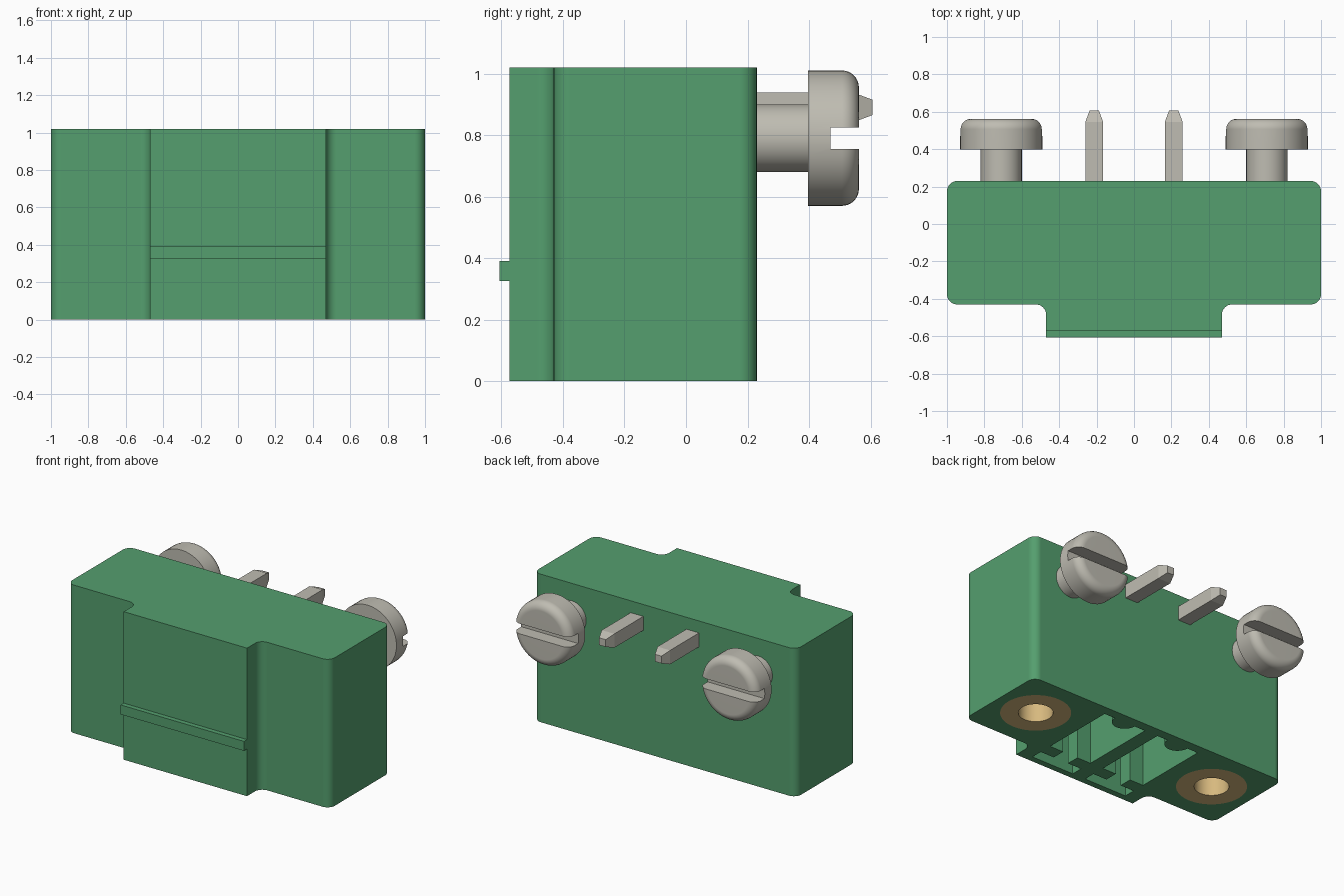
import bpy, bmesh, math
from mathutils import Matrix, Vector

cube = bpy.data.objects.get("Cube")
if cube:
    bpy.data.objects.remove(cube, do_unlink=True)


def material(name, rgb):
    m = bpy.data.materials.new(name)
    m.use_nodes = True
    col = (*rgb, 1.0)
    m.diffuse_color = col
    m.node_tree.nodes["Principled BSDF"].inputs["Base Color"].default_value = col
    return m


GREEN = material("green plastic", (0.089, 0.345, 0.156))
STEEL = material("grey metal", (0.52, 0.505, 0.445))
BRASS = material("brass", (0.68, 0.485, 0.21))


def finish(name, bm, mat):
    bmesh.ops.recalc_face_normals(bm, faces=bm.faces)
    me = bpy.data.meshes.new(name)
    bm.to_mesh(me)
    bm.free()
    me.materials.append(mat)
    ob = bpy.data.objects.new(name, me)
    bpy.context.collection.objects.link(ob)
    return ob


def activate(ob):
    bpy.ops.object.select_all(action='DESELECT')
    ob.select_set(True)
    bpy.context.view_layer.objects.active = ob


def smooth(ob):
    activate(ob)
    bpy.ops.object.shade_smooth_by_angle(angle=math.radians(30))
    wn = ob.modifiers.new("weighted normals", 'WEIGHTED_NORMAL')
    wn.keep_sharp = True


def prism(name, pts, z0, z1, mat):
    """Extrude an xy outline from z0 to z1."""
    bm = bmesh.new()
    face = bm.faces.new([bm.verts.new((x, y, z0)) for x, y in pts])
    ext = bmesh.ops.extrude_face_region(bm, geom=[face])
    verts = [g for g in ext["geom"] if isinstance(g, bmesh.types.BMVert)]
    bmesh.ops.translate(bm, verts=verts, vec=(0, 0, z1 - z0))
    return finish(name, bm, mat)


def box(name, lo, hi, mat):
    return prism(name, [(lo[0], lo[1]), (hi[0], lo[1]), (hi[0], hi[1]), (lo[0], hi[1])],
                 lo[2], hi[2], mat)


def lathe(name, profile, mat, matrix, steps=48):
    """Revolve (radius, height) points around z, then place with a matrix."""
    bm = bmesh.new()
    vs = [bm.verts.new((r, 0, h)) for r, h in profile]
    es = [bm.edges.new(p) for p in zip(vs, vs[1:])]
    bmesh.ops.spin(bm, geom=vs + es, cent=(0, 0, 0), axis=(0, 0, 1),
                   angle=math.tau, steps=steps)
    bmesh.ops.remove_doubles(bm, verts=bm.verts, dist=1e-5)
    bm.transform(matrix)
    return finish(name, bm, mat)


def cut(ob, cutter):
    mod = ob.modifiers.new("cut", 'BOOLEAN')
    mod.operation = 'DIFFERENCE'
    mod.solver = 'EXACT'
    mod.object = cutter
    activate(ob)
    bpy.ops.object.modifier_apply(modifier=mod.name)
    bpy.data.objects.remove(cutter, do_unlink=True)


def rounded(corners, n=8):
    """Round the right-angled corners (x, y, radius) of an outline."""
    out = []
    for i, (x, y, r) in enumerate(corners):
        p = Vector((x, y))
        if r == 0:
            out.append((x, y))
            continue
        a = (Vector(corners[i - 1][:2]) - p).normalized()
        b = (Vector(corners[(i + 1) % len(corners)][:2]) - p).normalized()
        c = p + r * (a + b)
        for k in range(n + 1):
            t = math.pi / 2 * k / n
            q = c - r * (b * math.cos(t) + a * math.sin(t))
            out.append((q.x, q.y))
    return out


# Housing: rounded block with a narrower front step
R = 0.055
half = [(0.47, -0.573, 0), (0.47, -0.43, R), (1.0, -0.43, R), (1.0, 0.23, R)]
outline = half + [(-x, y, r) for x, y, r in reversed(half)]
housing = prism("housing", rounded(outline), 0, 1.02, GREEN)

# Contact chamber outline: wide room, narrow neck, front slot, rounded key at the back
PIN_X, BUMP = 0.2125, 0.08
chamber = [(0.05, -0.53), (0.375, -0.53), (0.375, -0.45), (0.27, -0.45),
           (0.27, -0.36), (0.375, -0.36), (0.375, 0.165)]
chamber += [(PIN_X + BUMP * math.cos(t), 0.165 - BUMP * math.sin(t))
            for t in (math.pi * k / 12 for k in range(13))]
chamber += [(0.05, 0.165), (0.05, -0.36), (0.155, -0.36), (0.155, -0.45), (0.05, -0.45)]

SCREW_X, SCREW_Z, INSERT_Y = 0.71, 0.79, -0.10
for s in (1, -1):
    cut(housing, prism("chamber_cutter", [(s * x, y) for x, y in chamber],
                       -0.1, 0.78, GREEN))
    cut(housing, lathe("insert_cutter", [(0, -0.1), (0.22, -0.1), (0.22, 0.55), (0, 0.55)],
                       GREEN, Matrix.Translation((s * SCREW_X, INSERT_Y, 0))))
smooth(housing)

# Latch rib across the front step
box("latch_rib", (-0.47, -0.606, 0.325), (0.47, -0.565, 0.39), GREEN)

# Screw profile: shank, then a head with a rounded rim
rim = [(0.165 + 0.055 * math.cos(t), 0.507 + 0.055 * math.sin(t))
       for t in (math.pi / 2 * k / 8 for k in range(9))]
screw_profile = [(0, 0.2), (0.11, 0.2), (0.11, 0.397), (0.22, 0.397)] + rim + [(0, 0.562)]


def pin(name, x):
    """Square contact pin with a tapered tip and a leg down into the chamber."""
    bm = bmesh.new()
    rings = []
    for y, h in ((-0.148, 0.048), (0.545, 0.048), (0.606, 0.025)):
        rings.append([bm.verts.new((x + i * h, y, 0.89 + k * h))
                      for i, k in ((-1, -1), (1, -1), (1, 1), (-1, 1))])
    for a, b in zip(rings, rings[1:]):
        for i in range(4):
            j = (i + 1) % 4
            bm.faces.new((a[i], a[j], b[j], b[i]))
    bm.faces.new(rings[0])
    bm.faces.new(rings[-1])
    finish(name, bm, STEEL)
    box(name + "_leg", (x - 0.048, -0.148, 0.35), (x + 0.048, -0.052, 0.842), STEEL)


for side, s in (("left", 1), ("right", -1)):
    # Slotted mounting screw on the back
    place = Matrix.Translation((s * SCREW_X, 0, SCREW_Z)) @ Matrix.Rotation(-math.pi / 2, 4, 'X')
    screw = lathe(side + "_screw", screw_profile, STEEL, place)
    cut(screw, box("slot_cutter", (s * SCREW_X - 0.3, 0.47, 0.755),
                   (s * SCREW_X + 0.3, 0.7, 0.825), STEEL))
    smooth(screw)

    # Threaded insert flush with the underside
    insert = lathe(side + "_insert",
                   [(0, 0.55), (0.22, 0.55), (0.22, 0), (0.108, 0), (0.108, 0.5), (0, 0.5)],
                   BRASS, Matrix.Translation((s * SCREW_X, INSERT_Y, 0)))
    smooth(insert)

    pin(side + "_pin", s * PIN_X)
